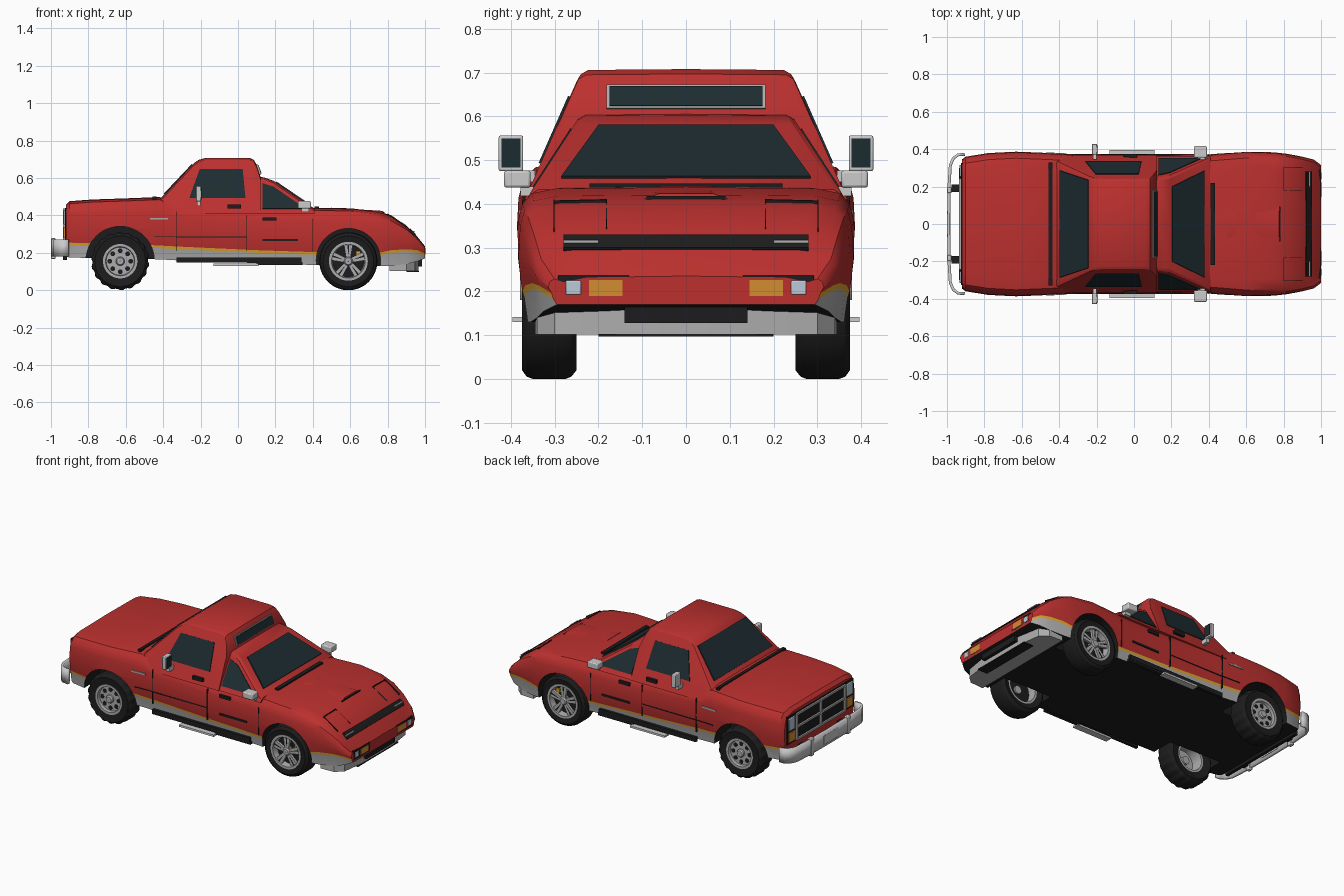
import bpy, bmesh
from math import sin, cos, pi, radians

if "Cube" in bpy.data.objects:
    bpy.data.objects.remove(bpy.data.objects["Cube"])

def material(name, r, g, b):
    m = bpy.data.materials.new(name)
    m.diffuse_color = (r, g, b, 1)
    m.use_nodes = True
    m.node_tree.nodes["Principled BSDF"].inputs["Base Color"].default_value = m.diffuse_color
    return m

RED = material("red_paint", 0.5, 0.03, 0.028)
BLACK = material("black_trim", 0.012, 0.012, 0.013)
GLASS = material("dark_glass", 0.012, 0.025, 0.03)
AMBER = material("amber_lens", 0.65, 0.27, 0.03)
STRIPE = material("yellow_stripe", 0.75, 0.38, 0.03)
SILVER = material("silver_trim", 0.42, 0.42, 0.42)
LENS = material("clear_lens", 0.5, 0.6, 0.7)

def build(name, verts, faces, mats=(), idx=None, sym=False):
    me = bpy.data.meshes.new(name)
    me.from_pydata(verts, [], faces)
    for m in mats:
        me.materials.append(m)
    if idx:
        me.polygons.foreach_set("material_index", idx)
    bm = bmesh.new()
    bm.from_mesh(me)
    bmesh.ops.recalc_face_normals(bm, faces=bm.faces)
    bm.to_mesh(me)
    bm.free()
    ob = bpy.data.objects.new(name, me)
    bpy.context.collection.objects.link(ob)
    if sym:
        ob.modifiers.new("mirror", 'MIRROR').use_axis = (False, True, False)
    return ob

def prism(name, a, b, mat=None, sym=False, bevel=0):
    """Solid between two matching outlines."""
    n = len(a)
    faces = [tuple(range(n)), tuple(range(n, 2 * n))]
    faces += [(i, (i + 1) % n, (i + 1) % n + n, i + n) for i in range(n)]
    ob = build(name, list(a) + list(b), faces, [mat] if mat else [], None, sym)
    if bevel:
        m = ob.modifiers.new("bevel", 'BEVEL')
        m.width, m.segments = bevel, 2
    return ob

def box(name, x0, x1, y0, y1, z0, z1, mat=None, sym=False, bevel=0):
    ring = [(x0, y0), (x1, y0), (x1, y1), (x0, y1)]
    return prism(name, [(x, y, z0) for x, y in ring], [(x, y, z1) for x, y in ring], mat, sym, bevel)

def panel(name, pts, d, mat, sym=False):
    """Thin plate: outline pushed both ways along d."""
    return prism(name, [tuple(p[k] + d[k] for k in range(3)) for p in pts],
                 [tuple(p[k] - d[k] for k in range(3)) for p in pts], mat, sym)

def loft(name, stations, section, mats, band):
    """Skin mirrored half-sections (y, z), listed bottom to top, along x."""
    verts, faces, idx = [], [], []
    for s in stations:
        half = section(*s[1:])
        full = half + [(-y, z) for y, z in reversed(half) if y > 0]
        verts += [(s[0], y, z) for y, z in full]
    n = len(full)
    for i in range(len(stations) - 1):
        for j in range(n):
            k = (j + 1) % n
            faces.append((i * n + j, i * n + k, (i + 1) * n + k, (i + 1) * n + j))
            idx.append(band(min(j, n - 2 - j)))
    faces += [tuple(range(n)), tuple(range(len(verts) - n, len(verts)))]
    return build(name, verts, faces, mats, idx + [0, 0])

def lathe(name, profile, centre, mats, segs=40, slot=0, sym=True, wave=0):
    """Closed (radius, y) profile turned about an axis along y."""
    n, verts, faces = len(profile), [], []
    for i in range(segs):
        a = 2 * pi * i / segs
        for r, y in profile:
            q = r - (wave if r > 0.147 and i % 4 < 2 else 0)
            verts.append((centre[0] + q * cos(a), y, centre[1] + q * sin(a)))
        faces += [(i * n + j, i * n + (j + 1) % n, (i + 1) % segs * n + (j + 1) % n,
                   (i + 1) % segs * n + j) for j in range(n)]
    return build(name, verts, faces, mats, [slot] * len(faces), sym)

# Body shell: x, half width, bottom, trim top, centre top
BODY = [(-0.92, .345, .18, .235, .458), (-0.90, .36, .175, .24, .476), (-0.78, .379, .172, .238, .485),
        (-0.63, .387, .17, .235, .49), (-0.42, .378, .165, .225, .498), (-0.33, .373, .16, .22, .46),
        (0.1, .37, .145, .2, .44), (0.4, .372, .135, .19, .44), (0.6, .388, .135, .185, .438),
        (0.75, .383, .13, .185, .421), (0.82, .375, .13, .2, .40), (0.9, .36, .14, .205, .345),
        (0.96, .345, .155, .2, .285), (1.0, .315, .17, .182, .235)]

def body_section(w, bot, trim, top):
    s = trim + 0.014
    h = top - s
    return [(w - .02, bot), (w - .012, trim), (w - .008, s), (w, s + .35 * h), (w - .004, s + .68 * h),
            (w - .014, s + .84 * h), (w - .035, top - .014), (w - .09, top - .003), (0, top)]

SLOTS = [RED, SILVER, STRIPE, BLACK]
body = loft("body_shell", BODY, body_section, SLOTS, lambda j: {0: 1, 1: 2, -1: 3}.get(j, 0))

def half_width(x):
    for a, b in zip(BODY, BODY[1:]):
        if a[0] <= x <= b[0]:
            return a[1] + (b[1] - a[1]) * (x - a[0]) / (b[0] - a[0])

# Wheel wells cut from the body
for x, r in ((-0.63, .183), (0.59, .172)):
    for s in (1, -1):
        ring = [(x + r * cos(2 * pi * i / 48), .158 + r * sin(2 * pi * i / 48)) for i in range(48)]
        cut = prism("well_cutter", [(p, s * .22, q) for p, q in ring], [(p, s * .5, q) for p, q in ring])
        for m in SLOTS:
            cut.data.materials.append(m)
        for p in cut.data.polygons:
            p.material_index = 3
        cut.hide_render = True
        mod = body.modifiers.new("well", 'BOOLEAN')
        mod.operation, mod.object, mod.solver = 'DIFFERENCE', cut, 'EXACT'
        bpy.context.view_layer.objects.active = body
        bpy.ops.object.modifier_apply(modifier="well")
        bpy.data.objects.remove(cut)

# Two cabs joined back to back
def tall_w(z): return .36 - (z - .43) * .44
def low_w(z): return .345 - (z - .44) * .65

def cab_section(fn):
    def section(top):
        c = max(top - .03, .412)
        return [(fn(.41), .41), (fn(c), c), (fn(c) - .01, top - .012), (fn(c) - .027, top - .002), (0, top)]
    return section

loft("tall_cab", [(-.43, .475), (-.40, .505), (-.235, .68), (-.21, .697), (-.17, .708), (.06, .708),
                  (.085, .697), (.10, .67), (.122, .60), (.124, .5)], cab_section(tall_w), [RED], lambda j: 0)
loft("low_cab", [(.10, .607), (.14, .603), (.19, .585), (.395, .445), (.41, .435)],
     cab_section(low_w), [RED], lambda j: 0)

# Windows
panel("tall_windshield", [(-.393, -.285, .512), (-.393, .285, .512), (-.243, .235, .671), (-.243, -.235, .671)],
      (-.004, 0, .004), GLASS)
panel("low_windshield", [(.375, -.285, .459), (.375, .285, .459), (.203, .2, .576), (.203, -.2, .576)],
      (.003, 0, .005), GLASS)
panel("tall_side_window", [(x, tall_w(z), z) for x, z in ((-.26, .492), (-.205, .645), (.025, .645), (.04, .492))],
      (0, .004, .002), GLASS, True)
panel("low_side_window", [(x, low_w(z), z) for x, z in ((.132, .435), (.132, .57), (.19, .552), (.36, .435))],
      (0, .004, .002), GLASS, True)
panel("back_window_frame", [(.119, -.182, .618), (.119, .182, .618), (.101, .182, .672), (.101, -.182, .672)],
      (.004, 0, .001), SILVER)
panel("back_window", [(.119, -.175, .623), (.119, .175, .623), (.103, .175, .667), (.103, -.175, .667)],
      (.007, 0, .002), GLASS)

# Wheels: treaded tyres at the truck end, smooth ones at the low end
def wheel(kind, x, rim, wave):
    c = (x, .155)
    lathe(kind + "_tyre", [(rim, .26), (.135, .25), (.15, .262), (.155, .275), (.155, .35), (.15, .364),
                           (.135, .375), (rim, .37)], c, [BLACK], 72, wave=wave)
    lathe(kind + "_rim", [(rim + .002, .26), (rim + .002, .373), (rim - .012, .373), (rim - .018, .34),
                          (rim - .012, .26)], c, [SILVER])
    lathe(kind + "_hub", [(.001, .30), (.024, .30), (.024, .366), (.018, .374), (.001, .374)], c, [SILVER], 20)

def disc(name, c, r, y0, y1, mat, n=32):
    return lathe(name, [(.0005, y0), (r, y0), (r, y1), (.0005, y1)], c, [mat], n)

wheel("truck", -.63, .09, .006)
disc("truck_wheel_disc", (-.63, .155), .078, .33, .355, SILVER)
for i in range(8):
    a = 2 * pi * i / 8
    disc("truck_wheel_hole", (-.63 + .056 * cos(a), .155 + .056 * sin(a)), .013, .35, .357, BLACK, 12)
wheel("sport", .59, .102, 0)
disc("sport_wheel_back", (.59, .155), .09, .31, .335, BLACK)
for i in range(5):
    a = pi / 2 + 2 * pi * i / 5
    quad = [(.015, -.012), (.092, -.024), (.092, .024), (.015, .012)]
    pts = [(.59 + u * cos(a) - v * sin(a), .357, .155 + u * sin(a) + v * cos(a)) for u, v in quad]
    panel("sport_spoke", pts, (0, .008, 0), SILVER, True)
    pts = [(.59 + u * cos(a) - v * sin(a), .366, .155 + u * sin(a) + v * cos(a))
           for u, v in ((.035, -.001), (.09, -.005), (.09, .005), (.035, .001))]
    panel("spoke_groove", pts, (0, .0005, 0), BLACK, True)
box("brake_caliper", .63, .655, .33, .345, .185, .21, STRIPE, True)

# Mirrors
box("tall_mirror", -.225, -.197, .372, .428, .475, .556, None, True, .004)
box("tall_mirror_glass", -.2, -.194, .378, .422, .483, .549, GLASS, True)
box("tall_mirror_arm", -.22, -.2, .345, .39, .45, .476, None, True)
box("low_mirror", .32, .39, .355, .416, .437, .476, None, True, .006)
box("low_mirror_stem", .34, .38, .345, .378, .418, .44, None, True)

# Side fittings
def side(name, x0, x1, z0, z1, mat, out=.003):
    w0, w1 = half_width(x0) + out, half_width(x1) + out
    ring = [(x0, w0 - .018), (x1, w1 - .018), (x1, w1), (x0, w0)]
    prism(name, [(x, y, z0) for x, y in ring], [(x, y, z1) for x, y in ring], mat, True)

side("door_handle", -.055, .015, .437, .457, BLACK, .004)
side("rear_door_handle", .13, .205, .372, .39, BLACK)
side("side_moulding", .13, .32, .263, .275, BLACK)
side("crease_line", -.33, .045, .282, .287, BLACK, .001)
side("fender_crease", -.45, -.335, .284, .288, BLACK, .001)
side("fender_badge", -.47, -.375, .377, .387, SILVER)
side("sill_strip", -.33, .34, .148, .176, BLACK, .002)
for x, top in ((-.33, .42), (.046, .40), (.4, .38)):
    side("door_gap", x - .0015, x + .0015, .21, top, BLACK, .001)
box("side_step", -.13, .11, .355, .396, .130, .142, None, True)
box("step_bracket", .1, .345, .35, .372, .135, .15, BLACK, True)

# Hood details
box("tall_cowl_vent", -.457, -.437, -.33, .33, .485, .501, BLACK)
box("low_cowl_vent", .408, .433, -.22, .22, .43, .447, BLACK)
prism("hood_bulge", [(.5, -.1, .436), (.78, -.1, .41), (.78, .1, .41), (.5, .1, .436)],
      [(.5, -.05, .441), (.775, -.06, .424), (.775, .06, .424), (.5, .05, .441)], RED)
box("hood_scoop", .776, .782, -.09, .09, .408, .418, BLACK)
for y in (.18, .30):
    panel("popup_lamp_gap", [(.8, y, .404), (.9, y, .341), (.9, y + .003, .341), (.8, y + .003, .404)],
          (0, 0, .006), BLACK, True)
panel("popup_lamp_front_gap", [(.8, .18, .405), (.803, .18, .403), (.803, .3, .4), (.8, .3, .402)],
      (0, 0, .006), BLACK, True)

# Low nose: slot, lamps, chin spoiler
panel("nose_slot", [(.918, -.28, .325), (.918, .28, .325), (.948, .28, .295), (.948, -.28, .295)],
      (.004, 0, .005), BLACK)
box("slot_strip", .935, .944, .2, .28, .311, .317, SILVER, True)
box("nose_lamp_surround", .975, 1.0, .13, .292, .18, .236, BLACK, True)
box("nose_turn_lamp", .99, 1.002, .145, .222, .19, .226, AMBER, True)
box("nose_clear_lamp", .99, 1.002, .24, .275, .192, .225, LENS, True, .003)
chin = [(.81, -.345), (.9, -.34), (.945, -.30), (.965, -.15), (.965, .15), (.945, .30), (.9, .34), (.81, .345)]
prism("chin_spoiler", [(x, y, .102) for x, y in chin], [(x, y, .175) for x, y in chin], SILVER)
box("chin_plate", .95, .985, -.14, .14, .128, .17, BLACK)
box("chin_lip", .9, .967, -.2, .2, .097, .103, BLACK)

# Truck face: grille, lamps
box("grille_back", -.926, -.91, -.325, .325, .268, .44, BLACK)
for z in (.275, .352, .43):
    box("grille_bar", -.936, -.92, -.24, .24, z - .006, z + .006, SILVER)
for y in (-.236, 0, .236):
    box("grille_post", -.936, -.92, y - .007, y + .007, .272, .434, SILVER)
box("headlamp", -.932, -.92, .253, .315, .35, .428, LENS, True, .004)
box("truck_turn_lamp", -.932, -.92, .253, .315, .28, .338, AMBER, True)

# Truck bumper: curved bar
arc = [(-.905, .372), (-.94, .37), (-.965, .352), (-.982, .315), (-.989, .2), (-.991, 0)]
arc += [(x, -y) for x, y in arc[-2::-1]]
n = len(arc)
bumper = build("truck_bumper", [(x, y, z) for z in (.18, .27) for x, y in arc],
               [(i, i + 1, i + 1 + n, i + n) for i in range(n - 1)])
sol = bumper.modifiers.new("thickness", 'SOLIDIFY')
sol.thickness, sol.offset = .016, 0
box("bumper_guard", -1.0, -.975, .165, .195, .168, .278, None, True, .004)
box("bumper_plate", -.9995, -.98, -.07, .07, .195, .25, None)
box("bumper_arm", -.975, -.9, .17, .21, .19, .23, BLACK, True)
box("lower_valance", -.935, -.915, -.3, .3, .162, .19, BLACK)

# Smooth shading with sharp edges kept
bpy.ops.object.select_all(action='SELECT')
bpy.context.view_layer.objects.active = body
bpy.ops.object.shade_smooth_by_angle(angle=radians(30))
